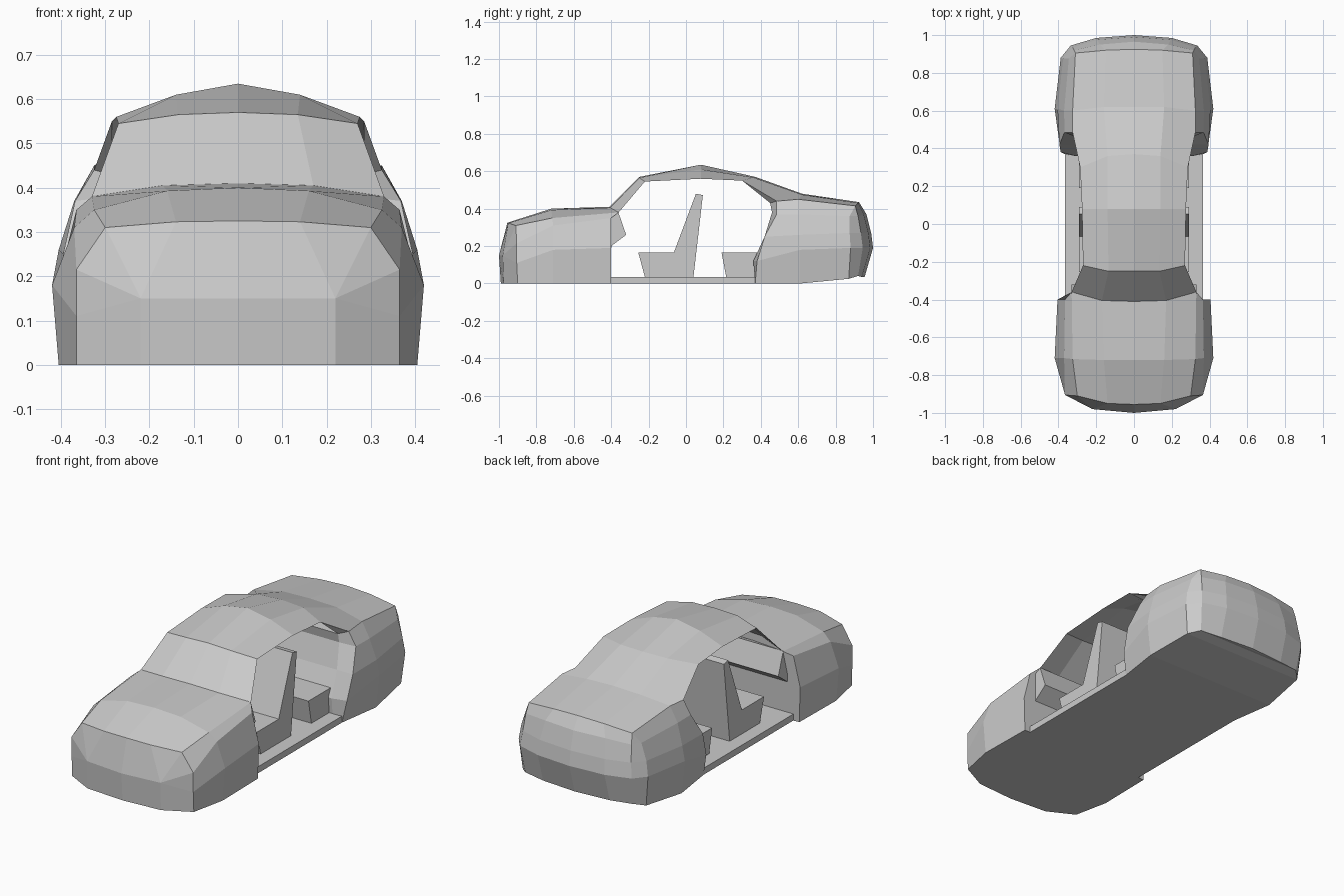
import bpy, bmesh

if "Cube" in bpy.data.objects:
    bpy.data.objects.remove(bpy.data.objects["Cube"])


def finish(name, bm):
    """Mirror the half mesh across x = 0 and link it as one flat-shaded object."""
    geom = bmesh.ops.duplicate(bm, geom=bm.verts[:] + bm.edges[:] + bm.faces[:])["geom"]
    copied = [g for g in geom if isinstance(g, bmesh.types.BMVert)]
    for v in copied:
        v.co.x *= -1
    bmesh.ops.reverse_faces(bm, faces=[g for g in geom if isinstance(g, bmesh.types.BMFace)])
    bmesh.ops.remove_doubles(bm, verts=bm.verts[:], dist=0.0005)
    bmesh.ops.recalc_face_normals(bm, faces=bm.faces[:])
    me = bpy.data.meshes.new(name)
    bm.to_mesh(me)
    bm.free()
    ob = bpy.data.objects.new(name, me)
    bpy.context.collection.objects.link(ob)
    return ob


def face(bm, pts):
    pts = [p for i, p in enumerate(pts) if p not in pts[:i]]
    if len(pts) > 2:
        bm.faces.new([bm.verts.new(p) for p in pts])


def loft(bm, *rows):
    for a, b in zip(rows, rows[1:]):
        for i in range(min(len(a), len(b)) - 1):
            face(bm, [a[i], a[i + 1], b[i + 1], b[i]])


def to_centre(points):
    return [(0, y, z) for x, y, z in points]


def half_prism(name, profile, x):
    """Full-width prism from a side profile of (y, z) points."""
    bm = bmesh.new()
    side = [(x, y, z) for y, z in profile]
    face(bm, side)
    loop = side + side[:1]
    loft(bm, loop, to_centre(loop))
    return finish(name, bm)


# Half sections, from the sill up to the centre line
cowl = [(.40, -.40, 0), (.405, -.40, .19), (.365, -.40, .35),
        (.33, -.36, .38), (.17, -.405, .405), (0, -.41, .41)]
axle = [(.405, -.71, 0), (.42, -.71, .18), (.37, -.71, .31),
        (.325, -.715, .35), (.16, -.72, .393), (0, -.72, .40)]
nose = [(.365, -.90, 0), (.365, -.905, .11), (.365, -.905, .215),
        (.30, -.91, .31), (.14, -.95, .323), (0, -.955, .325)]
jamb = [(.365, .37, 0), (.388, .38, .12), (.395, .42, .25),
        (.368, .485, .37), (.325, .485, .44)]
haunch = [(.40, .61, 0), (.42, .61, .18), (.405, .61, .26),
          (.37, .60, .37), (.325, .60, .45), (.16, .62, .475), (0, .62, .48)]
tail = [(.37, .87, .025), (.388, .88, .19), (.375, .875, .27),
        (.345, .875, .36), (.31, .905, .415), (.15, .92, .43), (0, .925, .435)]

# Body shell: bonnet and wings
body = bmesh.new()
loft(body, cowl, axle, nose)

# Front bumper
chin, brow = (.22, -.975, 0), (.22, -.98, .15)
mid_chin, mid_brow = (0, -.99, 0), (0, -1, .15)
for f in ([nose[0], nose[1], brow, chin], [nose[1], nose[2], brow],
          [nose[2], nose[3], brow], [nose[3], nose[4], brow],
          [nose[4], nose[5], mid_brow, brow], [chin, brow, mid_brow, mid_chin]):
    face(body, f)

# Windscreen, roof and rear window
roof_rear = [(.285, .30, .55), (.14, .36, .567), (0, .37, .57)]
loft(body, cowl[3:],
     [(.27, -.22, .545), (.135, -.25, .565), (0, -.25, .57)],
     [(.275, .08, .56), (.14, .08, .61), (0, .08, .635)],
     roof_rear)
face(body, [roof_rear[0], jamb[4], haunch[4], haunch[5], roof_rear[1]])
face(body, [roof_rear[1], haunch[5], haunch[6], roof_rear[2]])

# Rear wings, boot lid and tail panel
loft(body, jamb, haunch, tail)
corner = [(.32, .92, .04), (.335, .945, .19), (.325, .935, .27), (.317, .92, .36), tail[4]]
loft(body, tail[:5], corner,
     [(.20, .94, .035), (.20, .985, .19), (.195, .975, .27), (.18, .95, .37), tail[5]],
     [(0, .955, .035), (0, 1, .19), (0, .99, .27), (0, .965, .37), tail[6]])

# Underside
outline = [chin, nose[0], axle[0], cowl[0], (.365, -.399, 0), jamb[0],
           haunch[0], tail[0], corner[0], (.20, .94, .035)]
loft(body, outline, to_centre(outline))
face(body, [mid_chin, chin, (0, -.975, 0)])
face(body, [(0, .955, .035), (.20, .94, .035), (0, .94, .035)])
finish("body_shell", body)

# Bulkhead behind the engine bay
bm = bmesh.new()
face(bm, cowl + [(0, -.40, 0)])
finish("bulkhead", bm)

# Rear door jambs, rear seat back and parcel shelf
bm = bmesh.new()
inner = [(.31, .37, 0), (.31, .36, .12), (.30, .42, .25), (.285, .46, .38), (.285, .45, .43)]
loft(bm, jamb, inner, to_centre(inner))
face(bm, [roof_rear[0], jamb[4], inner[4]])
shelf = [inner[4], (.30, .60, .44)]
loft(bm, shelf, to_centre(shelf))
finish("rear_cabin_wall", bm)

# Cabin floor with sills
bm = bmesh.new()
loft(bm, *[[(.365, y, 0), (.365, y, .035), (0, y, .035)] for y in (-.40, .37)])
finish("cabin_floor", bm)

# Seats and dashboard
half_prism("front_seat", [(-.22, .035), (-.255, .165), (-.065, .165),
                          (.053, .48), (.09, .472), (.04, .035)], .29)
half_prism("rear_seat", [(.215, .035), (.19, .165), (.385, .165), (.37, .035)], .29)
half_prism("dashboard", [(-.40, .20), (-.32, .26), (-.362, .382), (-.40, .37)], .33)
